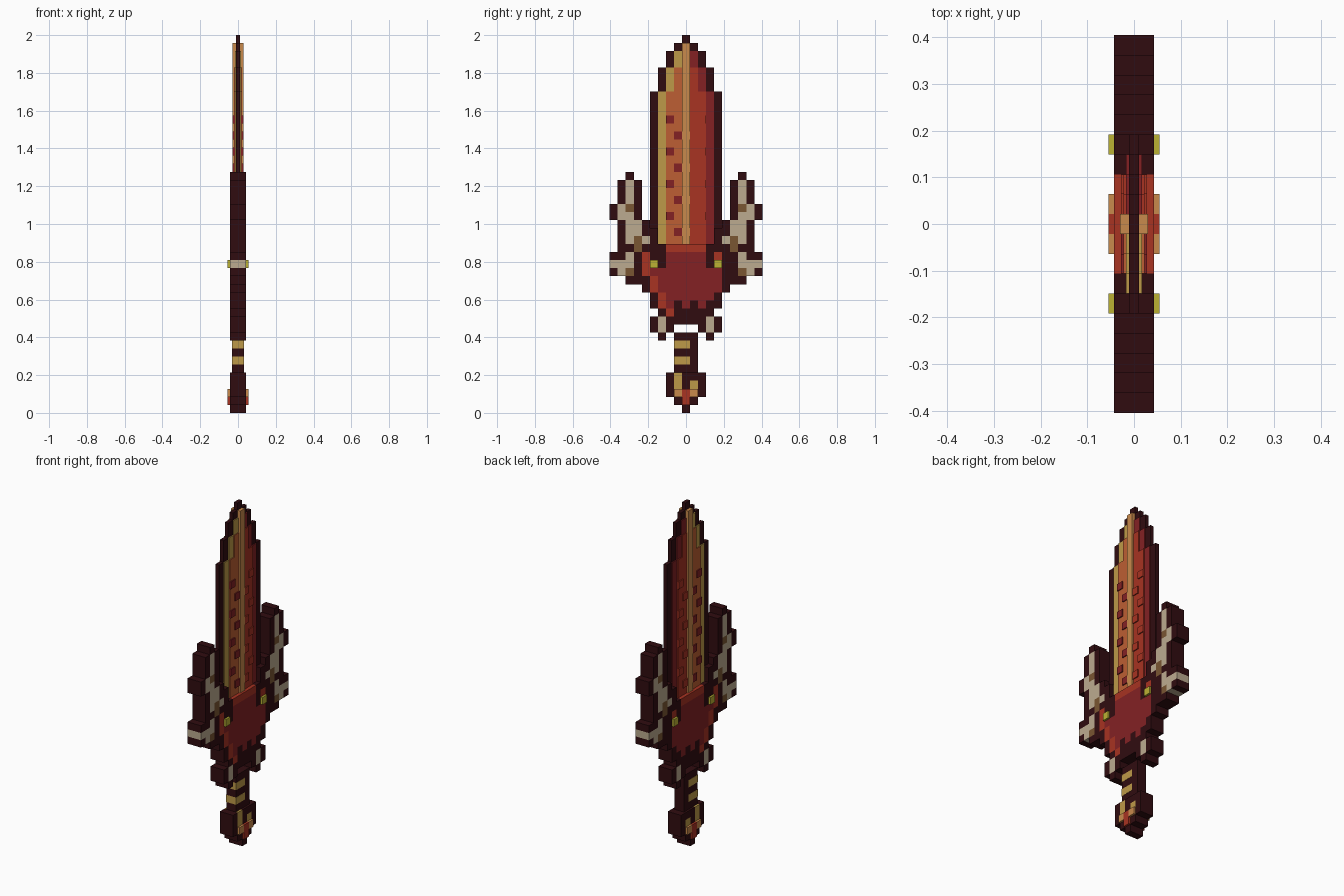
import bpy
from mathutils import Vector

if "Cube" in bpy.data.objects:
    bpy.data.objects.remove(bpy.data.objects["Cube"])

P = 2 / 47          # size of one square block
T = 0.043           # half thickness of guard and pommel


def srgb(h):
    v = [int(h[i:i + 2], 16) / 255 for i in (0, 2, 4)]
    return [c / 12.92 if c < 0.04 else ((c + 0.055) / 1.055) ** 2.4 for c in v] + [1]


COLOURS = {"dark": "300c10", "red": "a83322", "deep_red": "842124", "orange": "bd5e33",
           "light_orange": "c98a4c", "gold": "be9a48", "cream": "bcab90",
           "brown": "7a5632", "yellow": "bcb234"}
NAMES = list(COLOURS)
MATS = []
for n in NAMES:
    m = bpy.data.materials.new(n)
    m.diffuse_color = srgb(COLOURS[n])
    m.use_nodes = True
    m.node_tree.nodes["Principled BSDF"].inputs["Base Color"].default_value = m.diffuse_color
    MATS.append(m)


def paint(cells, c0, c1, r0, r1, t, colour, mirror=False):
    """Fill columns c0..c1 and rows r0..r1 (row 0 is the tip) with blocks."""
    for r in range(r0, r1 + 1):
        for c in range(c0, c1 + 1):
            cells[c, r] = (t, colour)
            if mirror:
                cells[-c, r] = (t, colour)


def build(name, cells):
    """Turn blocks into a closed stepped mesh, without hidden inner walls."""
    verts, faces, mats, index = [], [], [], {}

    def quad(pts, normal, colour):
        a, b, c = (Vector(p) for p in pts[:3])
        if (b - a).cross(c - b).dot(Vector(normal)) < 0:
            pts = pts[::-1]
        ids = []
        for p in pts:
            k = tuple(round(v, 5) for v in p)
            if k not in index:
                index[k] = len(verts)
                verts.append(k)
            ids.append(index[k])
        faces.append(ids)
        mats.append(NAMES.index(colour))

    for (c, r), (t, col) in cells.items():
        y0, y1 = (c - 0.5) * P, (c + 0.5) * P
        z1, z0 = 2 - r * P, 2 - (r + 1) * P
        for s in (1, -1):
            quad([(s * t, y0, z0), (s * t, y1, z0), (s * t, y1, z1), (s * t, y0, z1)], (s, 0, 0), col)
        for dc, dr, a, b in ((1, 0, (y1, z0), (y1, z1)), (-1, 0, (y0, z0), (y0, z1)),
                             (0, -1, (y0, z1), (y1, z1)), (0, 1, (y0, z0), (y1, z0))):
            tn = cells.get((c + dc, r + dr), (0, ""))[0]
            if tn >= t:
                continue
            for x0, x1 in ([(-t, t)] if tn == 0 else [(tn, t), (-t, -tn)]):
                quad([(x0, *a), (x1, *a), (x1, *b), (x0, *b)], (0, dc, -dr), col)
    me = bpy.data.meshes.new(name)
    me.from_pydata(verts, [], faces)
    for m in MATS:
        me.materials.append(m)
    me.polygons.foreach_set("material_index", mats)
    me.update()
    ob = bpy.data.objects.new(name, me)
    bpy.context.collection.objects.link(ob)


# Blade: thin dark edge, coloured bevels, raised centre ridge
blade = {}
for half, r0, r1 in ((0, 0, 0), (1, 1, 1), (2, 2, 3), (3, 4, 6), (4, 7, 25)):
    paint(blade, -half, half, r0, r1, 0.011, "dark")
    k = half - 1
    if k > 0:
        paint(blade, -k, -1, r0, r1, 0.022, "orange")
        paint(blade, 1, k, r0, r1, 0.022, "red")
        paint(blade, -k, -k, r0, r1, 0.017, "gold")
        paint(blade, k, k, r0, r1, 0.017, "deep_red")
paint(blade, 0, 0, 1, 25, 0.03, "light_orange")
# Raised studs on both bevels
for i, r in enumerate(range(10, 25, 2)):
    c = 2 - i % 2
    paint(blade, -c, -c, r, r, 0.028, "deep_red")
    paint(blade, c, c, r, r, 0.028, "red")
build("blade", blade)

# Guard: dark body with horns, claws and fangs
guard = {}
for c0, c1, r0, r1 in ((7, 7, 17, 17), (6, 8, 18, 20), (6, 9, 21, 22), (5, 8, 23, 23),
                       (4, 8, 24, 25), (0, 8, 26, 26), (0, 9, 27, 29), (0, 7, 30, 30),
                       (0, 5, 31, 31), (0, 4, 32, 33), (0, 3, 34, 34), (0, 4, 35, 35),
                       (2, 4, 36, 36), (3, 3, 37, 37)):
    paint(guard, c0, c1, r0, r1, T, "dark", True)
# Face plate
for w, r0, r1 in ((2, 26, 28), (4, 29, 31), (3, 32, 32)):
    paint(guard, -w, w, r0, r1, T, "deep_red")
paint(guard, -2, 2, 26, 26, T, "red")
for c in (-2, 0, 2):
    paint(guard, c, c, 33, 33, T, "deep_red")
for c, r0, r1 in ((-5, 27, 29), (-4, 30, 31), (-3, 32, 33), (-2, 34, 34), (4, 27, 27)):
    paint(guard, c, c, r0, r1, T, "red")
# Horn, claw and fang inlays, and eyes
for c0, c1, r0, r1, col in ((7, 7, 18, 20, "cream"), (8, 8, 21, 22, "cream"),
                            (7, 7, 21, 21, "brown"), (7, 7, 22, 25, "cream"),
                            (6, 6, 23, 24, "cream"), (6, 6, 25, 26, "brown"),
                            (5, 5, 25, 25, "cream"), (7, 7, 27, 27, "cream"),
                            (7, 9, 28, 28, "cream"), (8, 8, 29, 29, "cream"),
                            (7, 7, 29, 29, "brown"), (3, 3, 35, 36, "cream")):
    paint(guard, c0, c1, r0, r1, T, col, True)
paint(guard, 4, 4, 28, 28, 0.055, "yellow", True)
build("guard", guard)

# Grip with wrapped bands
grip = {}
paint(grip, -1, 1, 37, 41, 0.031, "dark")
for r in (38, 40):
    paint(grip, -1, 0, r, r, 0.032, "gold")
build("grip", grip)

# Pommel with gem
pommel = {}
for w, r0, r1 in ((2, 42, 44), (1, 45, 45), (0, 46, 46)):
    paint(pommel, -w, w, r0, r1, T, "dark")
paint(pommel, -1, -1, 42, 43, T, "gold")
paint(pommel, 1, 1, 43, 43, T, "gold")
paint(pommel, 1, 1, 44, 44, 0.055, "light_orange", True)
paint(pommel, 0, 0, 44, 45, 0.055, "red")
build("pommel", pommel)
